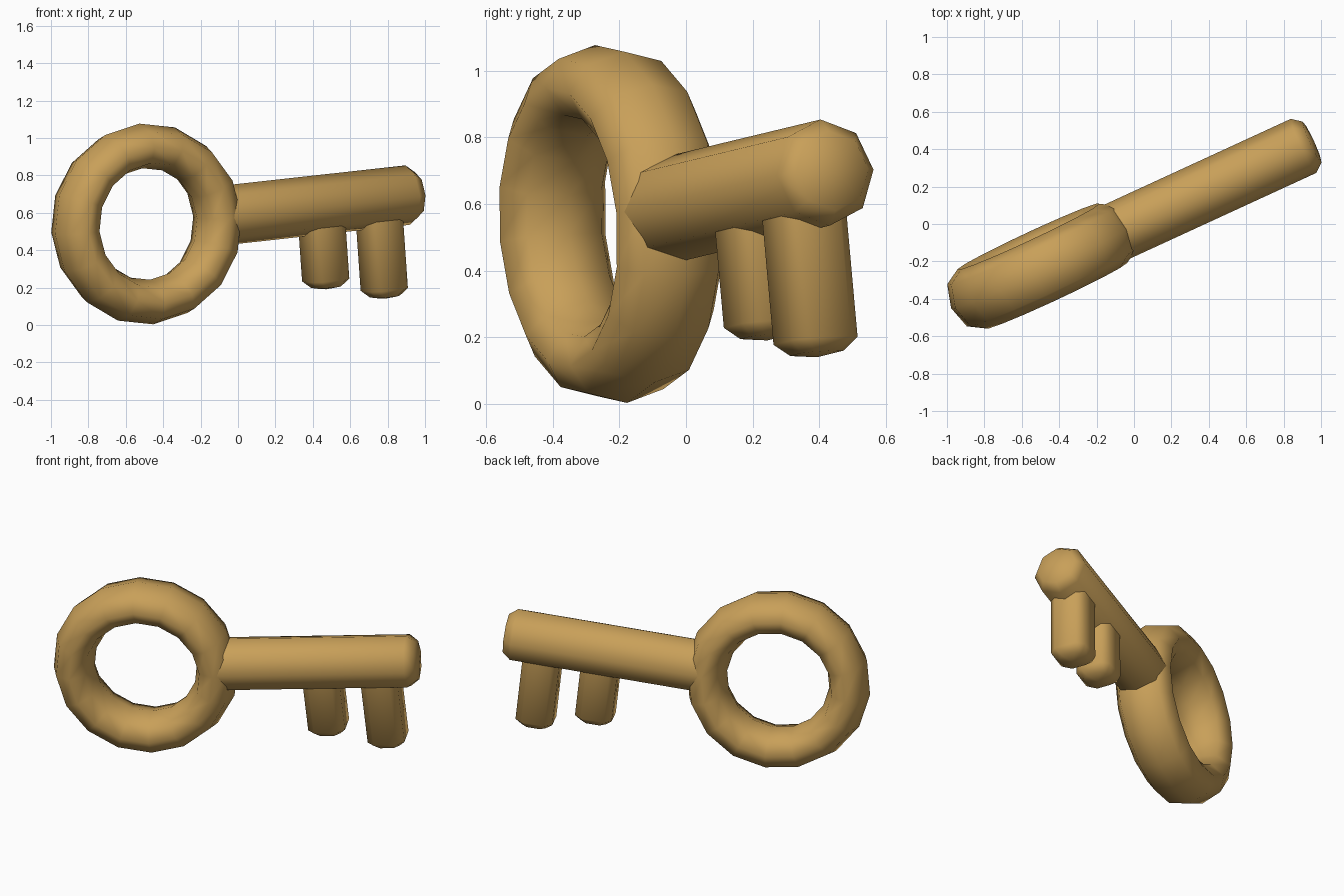
import bpy, bmesh, math
from mathutils import Vector, Matrix

if "Cube" in bpy.data.objects:
    bpy.data.objects.remove(bpy.data.objects["Cube"])

# Tilted frame of the key: X along the shaft, Z opposite the teeth, origin at ring centre
d = Vector((0.904, 0.416, 0.10)).normalized()
u = Vector((-0.07, -0.09, 1.0))
u = (u - d * u.dot(d)).normalized()
e = u.cross(d)
FRAME = Matrix((d, e, u)).transposed().to_4x4()
FRAME.translation = Vector((-0.49, -0.225, 0.54))

brass = bpy.data.materials.new("brass")
brass.diffuse_color = (0.58, 0.35, 0.10, 1)
brass.use_nodes = True
brass.node_tree.nodes["Principled BSDF"].inputs["Base Color"].default_value = brass.diffuse_color


def finish(name, bm):
    bmesh.ops.recalc_face_normals(bm, faces=bm.faces[:])
    bm.transform(FRAME)
    me = bpy.data.meshes.new(name)
    bm.to_mesh(me)
    bm.free()
    me.materials.append(brass)
    ob = bpy.data.objects.new(name, me)
    bpy.context.collection.objects.link(ob)
    bpy.ops.object.select_all(action='DESELECT')
    ob.select_set(True)
    bpy.context.view_layer.objects.active = ob
    bpy.ops.object.shade_smooth_by_angle(angle=math.radians(66))
    return ob


def bridge(bm, a, b):
    n = len(a)
    for i in range(n):
        j = (i + 1) % n
        bm.faces.new((a[i], a[j], b[j], b[i]))


def loft(name, rings, close=False):
    bm = bmesh.new()
    loops = [[bm.verts.new(p) for p in r] for r in rings]
    for a, b in zip(loops, loops[1:]):
        bridge(bm, a, b)
    if close:
        bridge(bm, loops[-1], loops[0])
    else:
        bm.faces.new(loops[0])
        # domed tip: fan to a slightly raised centre
        last, prev = rings[-1], rings[-2]
        c = sum(map(Vector, last), Vector()) / len(last)
        cp = sum(map(Vector, prev), Vector()) / len(prev)
        tip = bm.verts.new(c + (c - cp).normalized() * 0.012)
        for i in range(len(last)):
            bm.faces.new((loops[-1][i], loops[-1][(i + 1) % len(last)], tip))
    return finish(name, bm)


def angles(n):
    return [2 * math.pi * i / n for i in range(n)]


# Ring handle: 16 segments, oval eight-sided section wider across the key
loft("ring_handle", [[((0.42 + 0.12 * math.cos(t)) * math.cos(s), 0.175 * math.sin(t),
                       (0.42 + 0.12 * math.cos(t)) * math.sin(s)) for t in angles(8)]
                     for s in angles(16)], close=True)

# Octagonal shaft with a rounded end
loft("shaft", [[(x, r * math.cos(t), r * math.sin(t)) for t in angles(8)]
               for x, r in ((0.42, 0.16), (1.545, 0.16), (1.595, 0.12))])


# Teeth: chamfered square pegs with rounded tips
def tooth_ring(x, z, h, c):
    k = h - c
    pts = [(h, -k), (h, k), (k, h), (-k, h), (-h, k), (-h, -k), (-k, -h), (k, -h)]
    return [(x + p, q, z) for p, q in pts]


for name, x, bottom in (("inner_tooth", 1.03, -0.455), ("outer_tooth", 1.37, -0.54)):
    loft(name, [tooth_ring(x, 0.0, 0.108, 0.04),
                tooth_ring(x, bottom + 0.05, 0.108, 0.04),
                tooth_ring(x, bottom + 0.012, 0.07, 0.03)])
